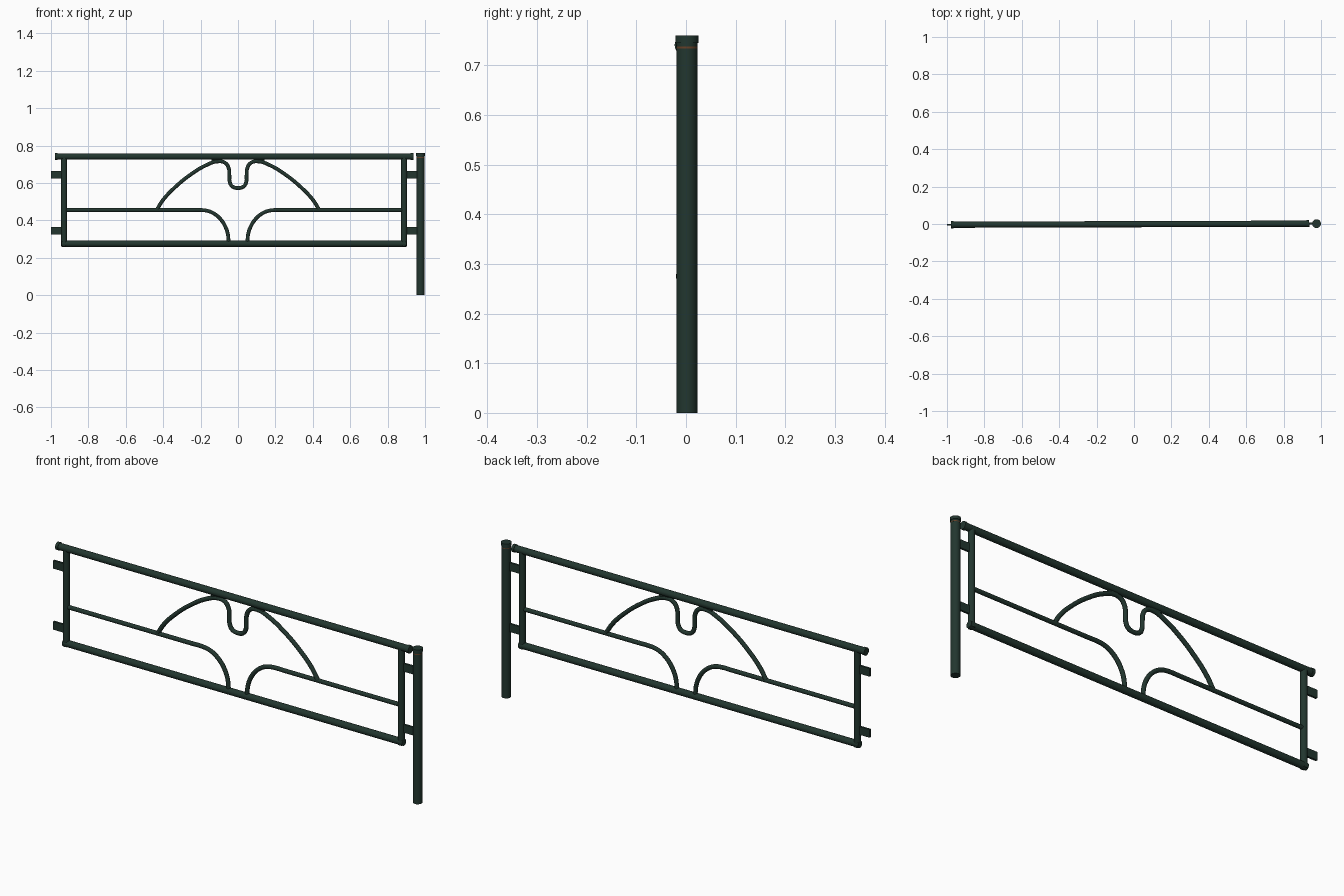
import bpy
import math
from mathutils import Vector

if "Cube" in bpy.data.objects:
    bpy.data.objects.remove(bpy.data.objects["Cube"], do_unlink=True)


def material(name, rgb):
    m = bpy.data.materials.new(name)
    m.use_nodes = True
    m.diffuse_color = (*rgb, 1)
    bsdf = m.node_tree.nodes["Principled BSDF"]
    bsdf.inputs["Base Color"].default_value = (*rgb, 1)
    bsdf.inputs["Roughness"].default_value = 0.6
    return m


GREEN = material("dark green paint", (0.016, 0.037, 0.028))
RUST = material("rust orange", (0.13, 0.05, 0.02))


def depth(x):
    # the panel is turned very slightly about the vertical
    return 0.003 * x - 0.001


def finish(name, mat):
    ob = bpy.context.object
    ob.name = name
    ob.data.materials.clear()
    ob.data.materials.append(mat)
    bpy.ops.object.shade_smooth_by_angle(angle=math.radians(40))
    return ob


def tube(name, a, b, r, mat=GREEN, sides=20):
    # cylinder between two (x, z) points of the panel
    p = Vector((a[0], depth(a[0]), a[1]))
    q = Vector((b[0], depth(b[0]), b[1]))
    d = q - p
    bpy.ops.mesh.primitive_cylinder_add(
        vertices=sides, radius=r, depth=d.length, location=(p + q) / 2,
        rotation=d.to_track_quat("Z", "Y").to_euler())
    return finish(name, mat)


def block(name, x, z, size):
    bpy.ops.mesh.primitive_cube_add(size=1, location=(x, depth(x), z))
    ob = bpy.context.object
    ob.scale = size
    bpy.ops.object.transform_apply(location=False, rotation=False, scale=True)
    return finish(name, GREEN)


def bent_bar(name, points, r):
    # round bar swept along a smooth path, turned into a mesh
    cu = bpy.data.curves.new(name, "CURVE")
    cu.dimensions = "3D"
    cu.bevel_depth = r
    cu.bevel_resolution = 3
    cu.resolution_u = 8
    cu.use_fill_caps = True
    sp = cu.splines.new("BEZIER")
    sp.bezier_points.add(len(points) - 1)
    for bp, (x, z) in zip(sp.bezier_points, points):
        bp.co = (x, depth(x), z)
        bp.handle_left_type = bp.handle_right_type = "AUTO"
    ob = bpy.data.objects.new(name, cu)
    bpy.context.collection.objects.link(ob)
    bpy.ops.object.select_all(action="DESELECT")
    ob.select_set(True)
    bpy.context.view_layer.objects.active = ob
    bpy.ops.object.convert(target="MESH")
    return finish(name, GREEN)


# Post with cap and thin ring under it
POST = 0.976
tube("post", (POST, 0), (POST, 0.748), 0.021, sides=32)
tube("post_cap", (POST, 0.745), (POST, 0.76), 0.0235, sides=32)
tube("post_ring", (POST, 0.734), (POST, 0.738), 0.0213, RUST, 32)

# Main frame
LEFT, RIGHT = -0.93, 0.888
TOP, MID, LOW = 0.741, 0.455, 0.275
tube("top_rail", (-0.972, TOP), (0.932, TOP), 0.0165)
tube("bottom_rail", (LEFT - 0.014, LOW), (RIGHT + 0.014, LOW), 0.0165)
for side, x, out in (("right", LEFT, -1), ("left", RIGHT, 1)):
    tube(side + "_upright", (x, 0.262), (x, TOP), 0.0155)
    end = x + out * 0.042
    tube(side + "_rail_cap", (end - 0.007, TOP), (end + 0.007, TOP), 0.019)
    for level, z in (("upper", 0.645), ("lower", 0.345)):
        block(f"{side}_{level}_bracket", x + out * 0.041, z, (0.057, 0.01, 0.04))

# Middle rails sweeping down to the bottom rail
for side, s, outer in (("right", -1, LEFT), ("left", 1, RIGHT)):
    cx, r = 0.195, 0.145
    path = [(outer, MID), (s * 0.5, MID), (s * 0.25, MID)]
    for i in range(7):
        t = math.radians(15 * i)
        path.append((s * (cx - r * math.sin(t)), MID - 0.17 * (1 - math.cos(t))))
    bent_bar(side + "_middle_rail", path, 0.0105)

# Arch with a hanging loop in the centre, mirrored half path
half = [(0.435, 0.455), (0.40, 0.51), (0.33, 0.583), (0.25, 0.647), (0.17, 0.695),
        (0.11, 0.715), (0.07, 0.708), (0.05, 0.68), (0.046, 0.64), (0.044, 0.605),
        (0.03, 0.581)]
arch = [(-x, z) for x, z in half] + [(0, 0.573)] + half[::-1]
bent_bar("sunrise_arch", arch, 0.0105)

# Short welds joining the arch to the top rail
for side, x in (("right", -0.118), ("left", 0.118)):
    block(side + "_arch_weld", x, 0.724, (0.05, 0.012, 0.012))
